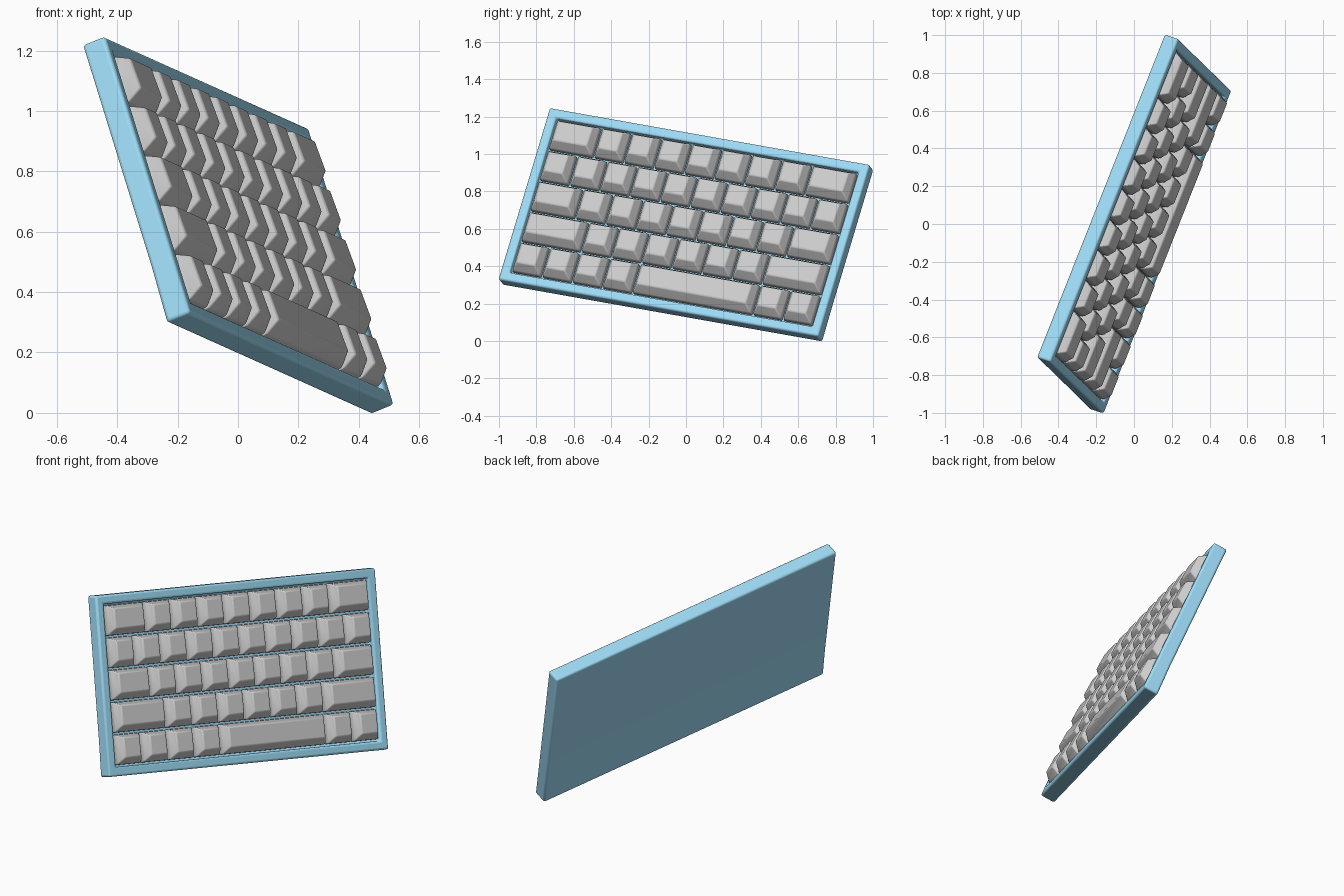
import bpy, bmesh
from mathutils import Vector, Matrix

if "Cube" in bpy.data.objects:
    bpy.data.objects.remove(bpy.data.objects["Cube"])

# Tilted frame: u along the rows, v up the rows, n out of the key side
u = Vector((.363, .917, -.163)).normalized()
v = Vector((-.283, .278, .918))
v = (v - u * v.dot(u)).normalized()
n = u.cross(v)
tilt = Matrix((u, v, n)).transposed().to_4x4()
tilt.translation = (0, 0, .625)

L, W, T = 1.865, 1.0, .085
RIM = .055
PITCH_U, PITCH_V = (L - 2 * RIM) / 10, (W - 2 * RIM) / 5

blue = bpy.data.materials.new("case_blue")
blue.diffuse_color = (.34, .71, .92, 1)
blue.use_nodes = True
blue.node_tree.nodes["Principled BSDF"].inputs["Base Color"].default_value = blue.diffuse_color


def finish(bm, name, bevel, segments, mat=None):
    bmesh.ops.recalc_face_normals(bm, faces=bm.faces)
    me = bpy.data.meshes.new(name)
    bm.to_mesh(me)
    bm.free()
    ob = bpy.data.objects.new(name, me)
    bpy.context.collection.objects.link(ob)
    if mat:
        me.materials.append(mat)
    mod = ob.modifiers.new("soft_edges", 'BEVEL')
    mod.width, mod.segments = bevel, segments
    mod.limit_method, mod.angle_limit = 'ANGLE', .35
    bpy.context.view_layer.objects.active = ob
    bpy.ops.object.select_all(action='DESELECT')
    ob.select_set(True)
    bpy.ops.object.shade_smooth_by_angle(angle=.6)
    ob.matrix_world = tilt
    return ob


# Case: side profile swept along the row direction, with a sunken key well
bm = bmesh.new()
profile = [(-W / 2, T / 2), (W / 2, T / 2), (W / 2, -.04), (-.3, -.04), (-W / 2, -.045)]
side = bm.faces.new([bm.verts.new((-L / 2, b, c)) for b, c in profile])
ext = bmesh.ops.extrude_face_region(bm, geom=[side])
bmesh.ops.translate(bm, vec=(L, 0, 0),
                    verts=[g for g in ext['geom'] if isinstance(g, bmesh.types.BMVert)])
if not any(len(f.verts) == 5 and f.calc_center_median().x < -.9 for f in bm.faces):
    bm.faces.new([w for w in bm.verts if w.co.x < 0])
bmesh.ops.recalc_face_normals(bm, faces=bm.faces)
front = max(bm.faces, key=lambda f: f.calc_center_median().z)
bmesh.ops.inset_region(bm, faces=[front], thickness=RIM - .004, use_even_offset=True)
well = bmesh.ops.extrude_face_region(bm, geom=[front])
bmesh.ops.translate(bm, vec=(0, 0, -.04),
                    verts=[g for g in well['geom'] if isinstance(g, bmesh.types.BMVert)])
if front.is_valid and front.calc_center_median().z > .04:
    bm.faces.remove(front)
finish(bm, "case", .012, 3, blue)


def keycap(name, x0, x1, y0, y1):
    """Straight skirt, then sloped sides up to a smaller top set towards the back."""
    bm = bmesh.new()
    g = .005
    rings = []
    # height front, height back, side inset, front inset, back inset
    for hf, hb, s, f, k in [(.006, .006, 0, 0, 0), (.038, .038, .003, .003, .002),
                            (.084, .078, .030, .040, .018)]:
        a0, a1, b0, b1 = x0 + g + s, x1 - g - s, y0 + g + f, y1 - g - k
        rings.append([bm.verts.new(p) for p in
                      ((a0, b0, hf), (a1, b0, hf), (a1, b1, hb), (a0, b1, hb))])
    for lo, hi in zip(rings, rings[1:]):
        for i in range(4):
            j = (i + 1) % 4
            bm.faces.new((lo[i], lo[j], hi[j], hi[i]))
    bm.faces.new(rings[-1])
    bm.faces.new(rings[0][::-1])
    finish(bm, name, .006, 2)


# Key rows from top to bottom, widths in key units
rows = [[1.5] + [1] * 7 + [1.5],
        [1] * 10,
        [1.5] + [1] * 7 + [1.5],
        [2] + [1] * 6 + [2],
        [1] * 4 + [4] + [1] * 2]
for r, widths in enumerate(rows):
    top = W / 2 - RIM - r * PITCH_V
    x = -L / 2 + RIM
    for i, w in enumerate(widths):
        name = "space_bar" if w == 4 else f"key_row{r + 1}_{i + 1}"
        keycap(name, x, x + w * PITCH_U, top - PITCH_V, top)
        x += w * PITCH_U

# Rest the lowest point on the ground
bpy.context.view_layer.update()
dg = bpy.context.evaluated_depsgraph_get()
case = bpy.data.objects["case"].evaluated_get(dg)
low = min((tilt @ p.co).z for p in case.data.vertices)
for ob in bpy.context.collection.objects:
    ob.matrix_world = Matrix.Translation((0, 0, -low)) @ tilt
